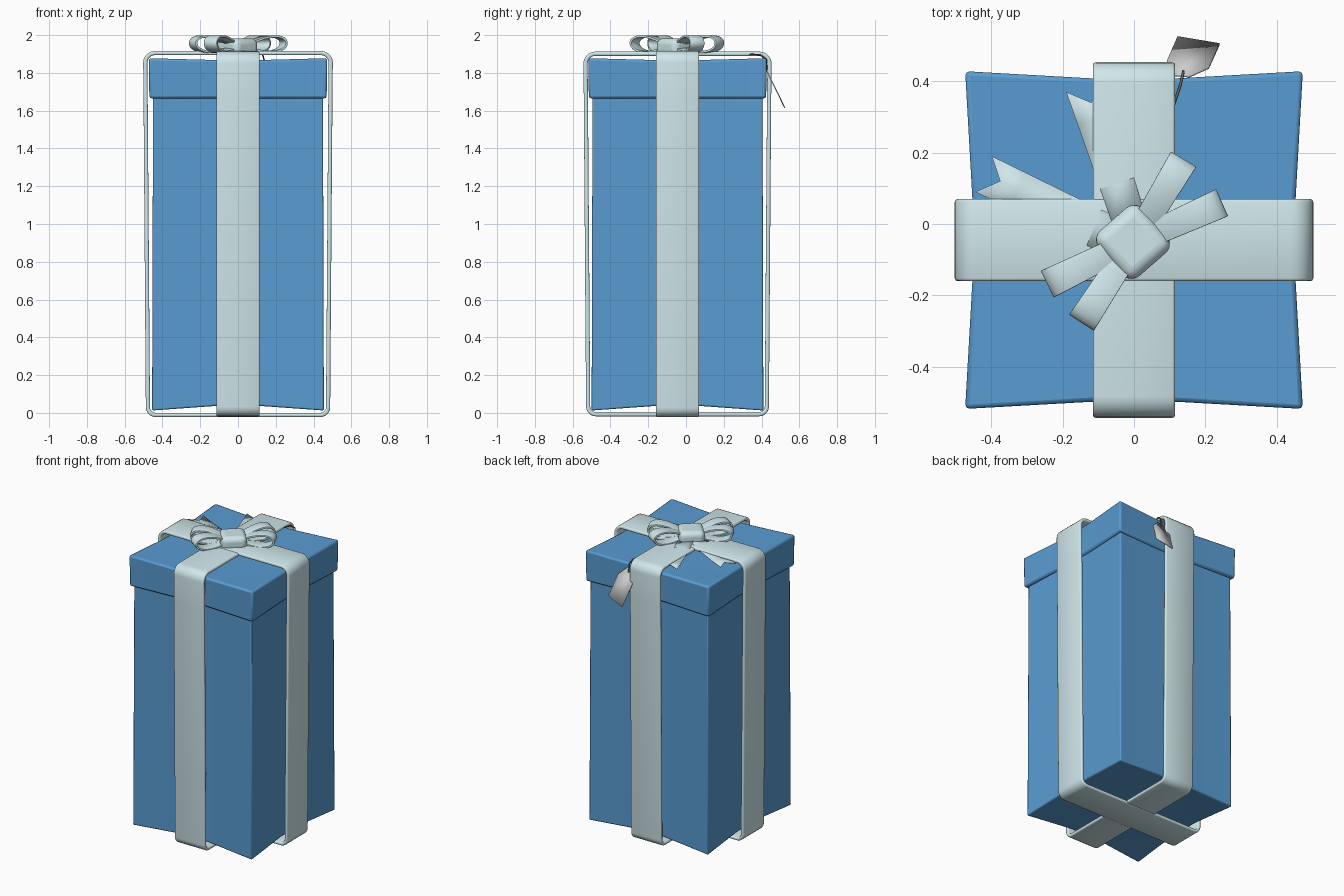
import bpy, bmesh, math
from mathutils import Vector, Matrix

if "Cube" in bpy.data.objects:
    bpy.data.objects.remove(bpy.data.objects["Cube"])

CY = -0.045  # centre of the box in y


def material(name, col):
    m = bpy.data.materials.new(name)
    m.diffuse_color = (*col, 1)
    m.use_nodes = True
    m.node_tree.nodes["Principled BSDF"].inputs["Base Color"].default_value = m.diffuse_color
    return m


BLUE = material("blue_card", (0.10, 0.33, 0.64))
PALE = material("pale_ribbon", (0.63, 0.80, 0.83))


def finish(name, bm, mat=None, thick=0, offset=0, bevel=0, segs=2, angle=40):
    me = bpy.data.meshes.new(name)
    bm.to_mesh(me)
    bm.free()
    ob = bpy.data.objects.new(name, me)
    bpy.context.collection.objects.link(ob)
    if mat:
        me.materials.append(mat)
    if thick:
        s = ob.modifiers.new("thickness", 'SOLIDIFY')
        s.thickness, s.offset, s.use_even_offset = thick, offset, True
    if bevel:
        b = ob.modifiers.new("soft_edges", 'BEVEL')
        b.width, b.segments, b.limit_method = bevel, segs, 'ANGLE'
        b.angle_limit = math.radians(35)
    bpy.ops.object.select_all(action='DESELECT')
    ob.select_set(True)
    bpy.context.view_layer.objects.active = ob
    bpy.ops.object.shade_smooth_by_angle(angle=math.radians(angle))
    return ob


# Box whose faces are pinched inwards where the ribbon crosses them
def pinched_box(name, half_bottom, half_top, z0, z1, pinch, dip0, dip1, bevel):
    bm = bmesh.new()
    bmesh.ops.create_cube(bm, size=2)
    for axis in range(2):
        for side in (-1, 1):
            co, no = Vector(), Vector()
            co[axis], no[axis] = side * 0.25, 1
            bmesh.ops.bisect_plane(bm, geom=bm.verts[:] + bm.edges[:] + bm.faces[:],
                                   plane_co=co, plane_no=no)
    for v in bm.verts:
        x, y, z = v.co
        half = half_top if z > 0 else half_bottom
        mid_x, mid_y = abs(x) < 0.9, abs(y) < 0.9
        v.co.x = x * (half - (pinch if mid_y and not mid_x else 0))
        v.co.y = y * (half - (pinch if mid_x and not mid_y else 0)) + CY
        dip = mid_x or mid_y
        v.co.z = z1 - dip1 * dip if z > 0 else z0 + dip0 * dip
    return finish(name, bm, BLUE, bevel=bevel)


pinched_box("box_body", 0.455, 0.45, 0.012, 1.72, 0.015, 0.025, 0, 0.008)
pinched_box("box_lid", 0.47, 0.473, 1.665, 1.878, 0.02, 0, 0.01, 0.012)


# Sheet of ribbon swept along a path of (distance, height, half width)
def strip(name, path, angle, origin, closed, thick, offset, bevel):
    bm = bmesh.new()
    rot = Matrix.Translation(origin) @ Matrix.Rotation(angle, 4, 'Z')
    rows = [[bm.verts.new(rot @ Vector((u, s * w, z))) for s in (-1, 1)] for u, z, w in path]
    for i in range(len(rows) - (0 if closed else 1)):
        a, b = rows[i], rows[(i + 1) % len(rows)]
        bm.faces.new((a[0], b[0], b[1], a[1]))
    return finish(name, bm, PALE, thick, offset, bevel)


# Two ribbon bands wrapped right around the box
def band(name, angle, lift):
    top, bot = 0.476 + lift, 0.462 + lift
    corners = [(bot, 0.004 - lift, -90, 0.03), (top, 1.89 + lift, 0, 0.04),
               (-top, 1.89 + lift, 90, 0.04), (-bot, 0.004 - lift, 180, 0.03)]
    path = []
    for u, z, start, r in corners:
        cu = u - math.copysign(r, u)
        cz = z - r if z > 1 else z + r
        for k in range(6):
            t = math.radians(start + k * 18)
            path.append((cu + r * math.cos(t), cz + r * math.sin(t), 0.115))
    # kink at the lid's lower edge on both sides
    path.insert(6, (top - 0.002, 1.66, 0.115))
    path.insert(19, (-top + 0.002, 1.66, 0.115))
    return strip(name, path, angle, (0, CY, 0), True, 0.022, -1, 0.008)


band("ribbon_band_across", 0, 0.004)
band("ribbon_band_lengthwise", math.pi / 2, 0.0)

# Four teardrop bow loops
for i, deg in enumerate((24, 59, 206, 237)):
    path = []
    for k in range(28):
        t = 2 * math.pi * (k + 0.5) / 28
        r = 0.15 - 0.115 * math.cos(t)
        z = 1.938 + 0.075 * r - 0.053 * math.sin(t) * math.sin(t / 2)
        path.append((r, z, 0.034 + 0.028 * r))
    strip(f"bow_loop_{i + 1}", path, math.radians(deg), (0, -0.05, 0), True, 0.012, 0, 0.004)

# Bow knot
bm = bmesh.new()
bmesh.ops.create_cube(bm, size=1, matrix=Matrix.Translation((-0.003, -0.05, 1.936))
                      @ Matrix.Rotation(math.radians(41), 4, 'Z')
                      @ Matrix.Diagonal((0.165, 0.168, 0.094, 1)))
finish("bow_knot", bm, PALE, bevel=0.034, segs=5)


# Ribbon tails with a notched end: two inner points, two tips and the notch
def tail(name, inner_a, inner_b, tip_a, tip_b, notch):
    bm = bmesh.new()
    rows = []
    for f, z in ((0, 1.925), (0.25, 1.911), (0.5, 1.903), (0.75, 1.900)):
        a = Vector(inner_a).lerp(Vector(tip_a), f)
        b = Vector(inner_b).lerp(Vector(tip_b), f)
        rows.append([bm.verts.new((*p, z)) for p in (a, (a + b) / 2, b)])
    rows.append([bm.verts.new((*p, 1.902)) for p in (tip_a, notch, tip_b)])
    for r, s in zip(rows, rows[1:]):
        for j in range(2):
            bm.faces.new((r[j], s[j], s[j + 1], r[j + 1]))
    bmesh.ops.recalc_face_normals(bm, faces=bm.faces)
    finish(name, bm, PALE, 0.003)


tail("bow_tail_back", (-0.06, 0.0), (0.03, 0.03), (-0.19, 0.37), (-0.085, 0.405), (-0.12, 0.34))
tail("bow_tail_left", (-0.02, 0.005), (-0.06, -0.095), (-0.398, 0.19), (-0.445, 0.09), (-0.375, 0.12))

# Gift tag hanging over the back edge
bm = bmesh.new()
outline = [(0.122, 1.615), (0.24, 1.655), (0.21, 1.79), (0.155, 1.84), (0.115, 1.833), (0.092, 1.755)]
bm.faces.new([bm.verts.new((x, 0.413 + (1.84 - z) * 0.49, z)) for x, z in outline])
finish("gift_tag", bm, None, 0.006)

# String from the knot to the tag
cu = bpy.data.curves.new("tag_string", 'CURVE')
cu.dimensions = '3D'
cu.bevel_depth, cu.bevel_resolution = 0.004, 2
sp = cu.splines.new('POLY')
pts = [(0.0, 0.02, 1.92), (0.03, 0.09, 1.902), (0.13, 0.39, 1.897), (0.138, 0.425, 1.87), (0.138, 0.428, 1.815)]
sp.points.add(len(pts) - 1)
for p, c in zip(sp.points, pts):
    p.co = (*c, 1)
cu.materials.append(material("string_grey", (0.12, 0.12, 0.12)))
bpy.context.collection.objects.link(bpy.data.objects.new("tag_string", cu))
